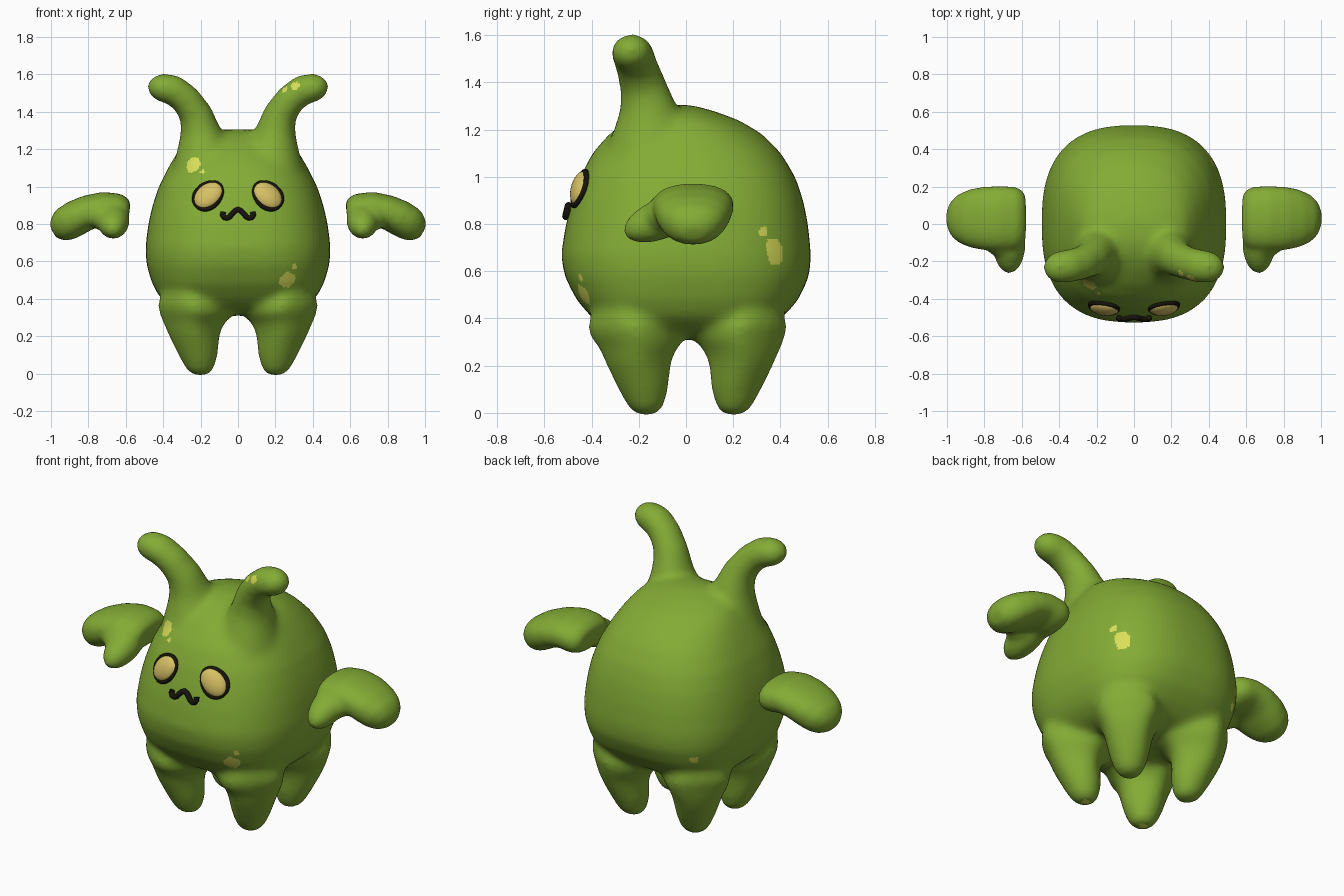
import bpy, bmesh, math
from mathutils import Vector, Matrix

if "Cube" in bpy.data.objects:
    bpy.data.objects.remove(bpy.data.objects["Cube"], do_unlink=True)


def material(name, rgb):
    m = bpy.data.materials.new(name)
    m.use_nodes = True
    col = (*rgb, 1)
    m.diffuse_color = col
    bsdf = m.node_tree.nodes["Principled BSDF"]
    bsdf.inputs["Base Color"].default_value = col
    bsdf.inputs["Roughness"].default_value = 0.6
    return m


GREEN = material("skin green", (0.23, 0.41, 0.036))
YELLOW = material("spot yellow", (0.7, 0.74, 0.1))
TAN = material("eye tan", (0.68, 0.53, 0.13))
DARK = material("outline dark", (0.008, 0.007, 0.003))


def loft(bm, rings, axis=None, n=48):
    """Skin superellipse rings (centre, y radius, cross radius, squareness) along a path."""
    loops = []
    for i, (c, ry, rn, power) in enumerate(rings):
        a = Vector(rings[max(i - 1, 0)][0])
        b = Vector(rings[min(i + 1, len(rings) - 1)][0])
        t = Vector(axis) if axis else (b - a).normalized()
        side = (Vector((0, 1, 0)) - t * t.y).normalized()
        cross = side.cross(t)
        loop = []
        for k in range(n):
            ang = 2 * math.pi * k / n
            cs, sn = math.cos(ang), math.sin(ang)
            p = Vector(c) + cross * rn * math.copysign(abs(cs) ** (2 / power), cs) \
                + side * ry * math.copysign(abs(sn) ** (2 / power), sn)
            loop.append(bm.verts.new(p))
        loops.append(loop)
    for lo, hi in zip(loops, loops[1:]):
        for k in range(n):
            bm.faces.new((lo[k], lo[(k + 1) % n], hi[(k + 1) % n], hi[k]))
    bm.faces.new(loops[0][::-1])
    bm.faces.new(loops[-1])


def ball(bm, matrix):
    bmesh.ops.create_uvsphere(bm, u_segments=32, v_segments=20, radius=1, matrix=matrix)


def finish(name, bm, mats):
    bmesh.ops.recalc_face_normals(bm, faces=bm.faces)
    me = bpy.data.meshes.new(name)
    bm.to_mesh(me)
    bm.free()
    ob = bpy.data.objects.new(name, me)
    bpy.context.collection.objects.link(ob)
    for m in mats:
        me.materials.append(m)
    me.polygons.foreach_set("use_smooth", [True] * len(me.polygons))
    return ob


def blend(ob, voxel, rounds):
    """Fuse the overlapping pieces into one soft skin."""
    mats = list(ob.data.materials)
    rm = ob.modifiers.new("fuse", "REMESH")
    rm.mode, rm.voxel_size, rm.use_smooth_shade = "VOXEL", voxel, True
    sm = ob.modifiers.new("soften", "SMOOTH")
    sm.factor, sm.iterations = 0.5, rounds
    dg = bpy.context.evaluated_depsgraph_get()
    me = bpy.data.meshes.new_from_object(ob.evaluated_get(dg))
    ob.modifiers.clear()
    ob.data = me
    me.materials.clear()
    for m in mats:
        me.materials.append(m)
    me.polygons.foreach_set("use_smooth", [True] * len(me.polygons))
    me.polygons.foreach_set("material_index", [0] * len(me.polygons))
    me.update()


def tube(name, pts, radius, cyclic=False):
    cu = bpy.data.curves.new(name, "CURVE")
    cu.dimensions, cu.bevel_depth, cu.bevel_resolution = "3D", radius, 3
    cu.use_fill_caps = True
    sp = cu.splines.new("POLY")
    sp.points.add(len(pts) - 1)
    for p, co in zip(sp.points, pts):
        p.co = (*co, 1)
    sp.use_cyclic_u = cyclic
    sp.use_smooth = True
    cu.materials.append(DARK)
    bpy.context.collection.objects.link(bpy.data.objects.new(name, cu))


# Torso: height, half width, front y, back y, squareness
bm = bmesh.new()
torso = [(.31, .15, -.14, .14, 2.3), (.33, .28, -.27, .27, 2.5), (.36, .36, -.35, .35, 2.8),
         (.41, .42, -.405, .415, 3), (.48, .459, -.465, .477, 2.85), (.58, .489, -.515, .523, 2.65),
         (.67, .496, -.53, .53, 2.58), (.8, .48, -.509, .517, 2.55), (.9, .457, -.482, .497, 2.55),
         (1.0, .424, -.448, .463, 2.5), (1.1, .374, -.397, .403, 2.4), (1.18, .327, -.327, .325, 2.2),
         (1.24, .28, -.25, .225, 2.05), (1.28, .21, -.18, .115, 2), (1.305, .1, -.1, .02, 2)]
loft(bm, [((0, (f + b) / 2, z), (b - f) / 2, w, p) for z, w, f, b, p in torso], axis=(0, 0, 1))

# Legs: height, inner and outer reach along x and y, squareness, sinking into the torso
leg = [(-.012, .16, .24, 2), (.02, .128, .278, 2), (.1, .106, .321, 1.85), (.2, .096, .371, 1.6),
       (.25, .08, .394, 1.5), (.285, .055, .409, 1.5), (.315, .02, .421, 1.5),
       (.37, .03, .434, 1.5), (.45, .1, .4, 1.7), (.53, .13, .36, 2)]
horn = [(.18, -.15, 1.12, .17), (.19, -.155, 1.22, .135), (.203, -.163, 1.30, .108),
        (.226, -.183, 1.39, .09), (.28, -.208, 1.467, .083), (.345, -.224, 1.517, .083),
        (.405, -.231, 1.529, .08), (.45, -.235, 1.522, .066), (.481, -.235, 1.512, .03)]
for s in (-1, 1):
    for d, shift in ((-1, .033), (1, 0)):
        loft(bm, [((s * (a + b) / 2, d * (a + b) / 2 + shift * (1 if z < .3 else .4), z),
                   (b - a) / 2, (b - a) / 2, p) for z, a, b, p in leg], axis=(0, 0, 1))
    loft(bm, [((s * x, y, z), r * 1.1, r, 2) for x, y, z, r in horn])
body = finish("body", bm, [GREEN, YELLOW])
blend(body, .0135, 42)


def on_front(x, z, lift=0.0):
    hit, p, nrm, _ = body.ray_cast(Vector((x, -2, z)), Vector((0, 1, 0)))
    return (p if hit else Vector((x, -.48, z))) + nrm * lift, nrm


# Skin spots, each a centre and a radius
spots = [(on_front(x, z)[0], r) for x, z, r in (
    (-.24, 1.115, .043), (-.19, 1.08, .015), (.265, .5, .046), (.3, .572, .017),
    (.305, 1.54, .024), (.25, 1.52, .018))]
for x, y, z, r in ((.42, .4, .67, .042), (.42, .39, .7, .042), (.44, .34, .77, .022),
                   (-.34, .41, .53, .024), (.2, -.165, 0, .024), (-.2, -.165, 0, .024)):
    spots.append((body.closest_point_on_mesh(Vector((x, y, z)))[1], r))
for f in body.data.polygons:
    if any((f.center - c).length < r for c, r in spots):
        f.material_index = 1

# Floating arms: a bent mitt with a thumb and the web between them
mitt = [(.582, .855, .125, .055), (.603, .858, .155, .078), (.64, .868, .17, .094),
        (.72, .88, .172, .092), (.8, .863, .17, .092), (.87, .83, .157, .096),
        (.925, .797, .133, .092), (.962, .772, .1, .072), (.99, .757, .05, .035)]
for s, side in ((1, "left"), (-1, "right")):
    bm = bmesh.new()
    loft(bm, [((s * x, .03, z), ry, rz, 2.3) for x, z, ry, rz in mitt])
    tip = Matrix.Rotation(math.radians(22), 4, "X")
    ball(bm, Matrix.Translation((s * .667, -.1, .823)) @ tip @ Matrix.Diagonal((.088, .175, .085, 1)))
    ball(bm, Matrix.Translation((s * .7, -.07, .85)) @ tip @ Matrix.Diagonal((.11, .115, .085, 1)))
    blend(finish(side + "_arm", bm, [GREEN]), .011, 20)

# Eyes: domed ovals with a dark rim, inner ends raised
for s, side in ((1, "left"), (-1, "right")):
    ex, ez, tilt = s * .158, .951, math.radians(42)
    c, nrm = on_front(ex, ez)
    along = Vector((-s * math.cos(tilt), 0, math.sin(tilt)))
    along = (along - nrm * along.dot(nrm)).normalized()
    across = nrm.cross(along)
    place = Matrix((along, across, nrm)).transposed().to_4x4()
    place.translation = c
    bm = bmesh.new()
    ball(bm, place @ Matrix.Diagonal((.087, .066, .036, 1)))
    finish(side + "_eye", bm, [TAN])
    rim = []
    for k in range(40):
        a = 2 * math.pi * k / 40
        # slightly egg-shaped, fuller at the lower outer end
        u, v = .081 * math.cos(a), .061 * math.sin(a) * (1 - .1 * math.cos(a))
        rim.append(on_front(ex - s * (u * math.cos(tilt) - v * math.sin(tilt)),
                            ez + u * math.sin(tilt) + v * math.cos(tilt), .004)[0])
    tube(side + "_eye_rim", rim, .0125, True)

# Mouth: a small wavy line, mirrored about the middle
half = [(.078, .86), (.081, .845), (.073, .832), (.058, .829), (.044, .836),
        (.03, .853), (.015, .868), (0, .875)]
line = half + [(-x, z) for x, z in half[-2::-1]]
tube("mouth", [on_front(x, z, .011)[0] for x, z in line], .015)
